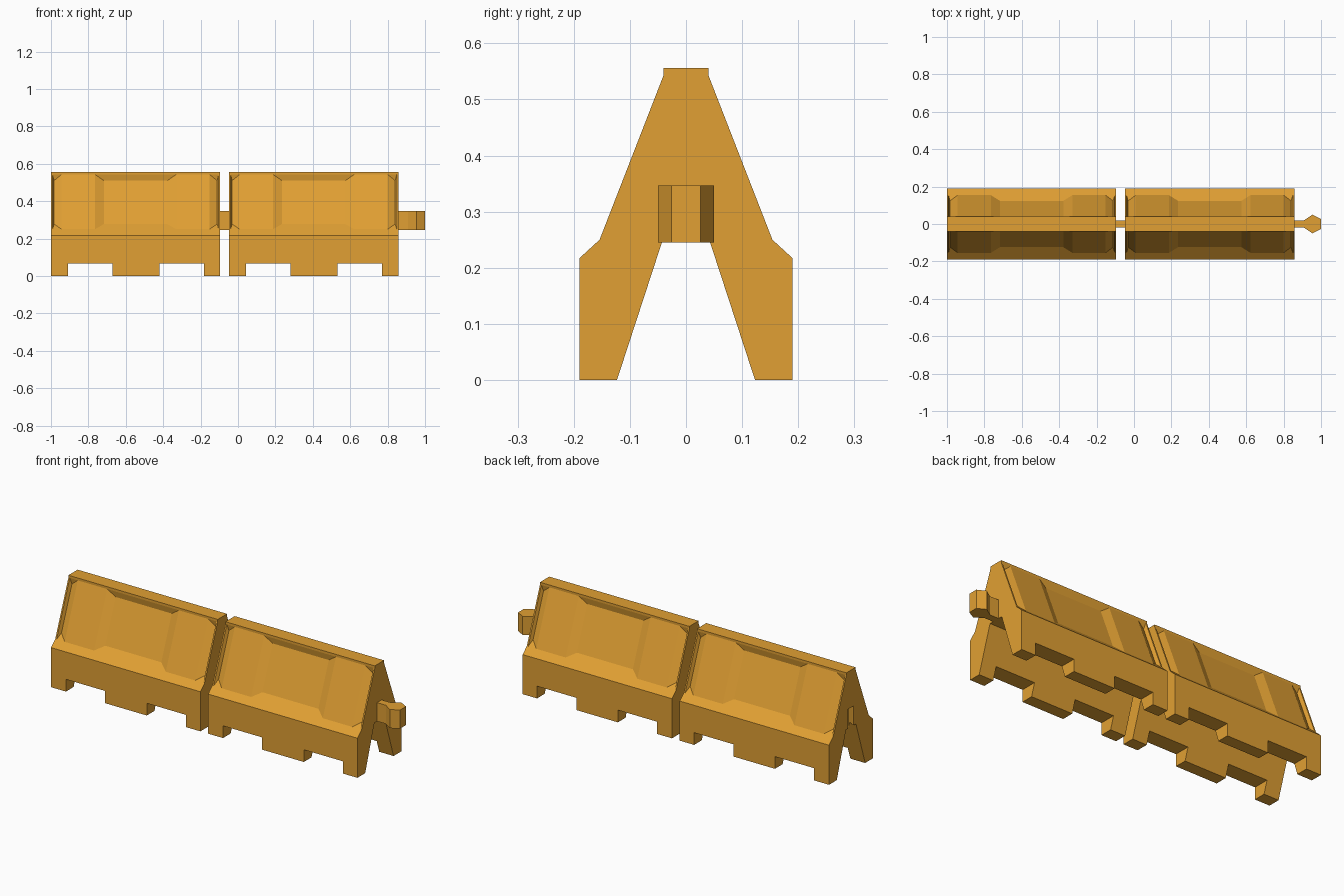
import bpy, bmesh

if "Cube" in bpy.data.objects:
    bpy.data.objects.remove(bpy.data.objects["Cube"])

LENGTH = 0.905      # one barrier section
PITCH = 0.952       # spacing of the sections

amber = bpy.data.materials.new("amber_plastic")
amber.use_nodes = True
COLOUR = (0.75, 0.35, 0.033, 1)
amber.diffuse_color = COLOUR
amber.node_tree.nodes["Principled BSDF"].inputs["Base Color"].default_value = COLOUR


def make_object(name, bm):
    bmesh.ops.recalc_face_normals(bm, faces=bm.faces)
    mesh = bpy.data.meshes.new(name)
    bm.to_mesh(mesh)
    bm.free()
    mesh.materials.append(amber)
    ob = bpy.data.objects.new(name, mesh)
    bpy.context.collection.objects.link(ob)
    return ob


def loft(bm, rings):
    """Skin a list of equal closed rings and cap both ends."""
    loops = [[bm.verts.new(p) for p in ring] for ring in rings]
    n = len(loops[0])
    for a, b in zip(loops, loops[1:]):
        for i in range(n):
            j = (i + 1) % n
            bm.faces.new((a[i], a[j], b[j], b[i]))
    bm.faces.new(loops[0])
    bm.faces.new(loops[-1])


def prism(bm, outline, z0, z1):
    loft(bm, [[(x, y, z) for x, y in outline] for z in (z0, z1)])


def mirrored(half):
    return half + [(x, -y) for x, y in reversed(half)]


# A-shaped section; the sloping panel is either flush or pressed inward
def section(x, pressed):
    low, high = (0.154, 0.25), (0.04, 0.543)
    panel = [(0.124, 0.2775), (0.0335, 0.51)] if pressed else [low, high]
    half = [(0.043, 0.245), (0.123, 0), (0.19, 0), (0.19, 0.217), low,
            *panel, high, (0.04, 0.556)]
    ring = half + [(-y, z) for y, z in reversed(half)]
    return [(x, y, z) for y, z in ring]


# Stations along the first half: end rim, groove, raised panel, central recess
STATIONS = [(0, False), (0.008, False), (0.017, True), (0.057, False),
            (0.235, False), (0.283, True)]
STATIONS += [(LENGTH - x, pressed) for x, pressed in reversed(STATIONS)]


def make_barrier(name, x0):
    bm = bmesh.new()
    loft(bm, [section(x0 + x, pressed) for x, pressed in STATIONS])
    bmesh.ops.remove_doubles(bm, verts=bm.verts, dist=0.0005)
    body = make_object(name, bm)

    # Fork openings under the feet and the keyed slot at the end
    bm = bmesh.new()
    for start in (0.09, 0.58):
        a, b = x0 + start, x0 + start + 0.238
        prism(bm, [(a, -0.3), (b, -0.3), (b, 0.3), (a, 0.3)], -0.05, 0.067)
    slot = mirrored([(-0.03, 0.024), (0.008, 0.024), (0.053, 0.054), (0.102, 0.029)])
    prism(bm, [(x0 + x, y) for x, y in slot], 0.15, 0.351)
    cutter = make_object("cutter", bm)
    cutter.hide_render = True

    mod = body.modifiers.new("openings", 'BOOLEAN')
    mod.operation, mod.solver, mod.object = 'DIFFERENCE', 'EXACT', cutter
    bpy.context.view_layer.objects.active = body
    bpy.ops.object.modifier_apply(modifier=mod.name)
    bpy.data.objects.remove(cutter)

    # Coupling key: neck and six-sided head
    key = mirrored([(-0.01, 0.02), (0.053, 0.02), (0.098, 0.05), (0.143, 0.026)])
    bm = bmesh.new()
    prism(bm, [(x0 + LENGTH + x, y) for x, y in key], 0.245, 0.347)
    make_object(name + "_coupling_key", bm)


for i, name in enumerate(("right_barrier", "left_barrier")):
    make_barrier(name, -1 + i * PITCH)
